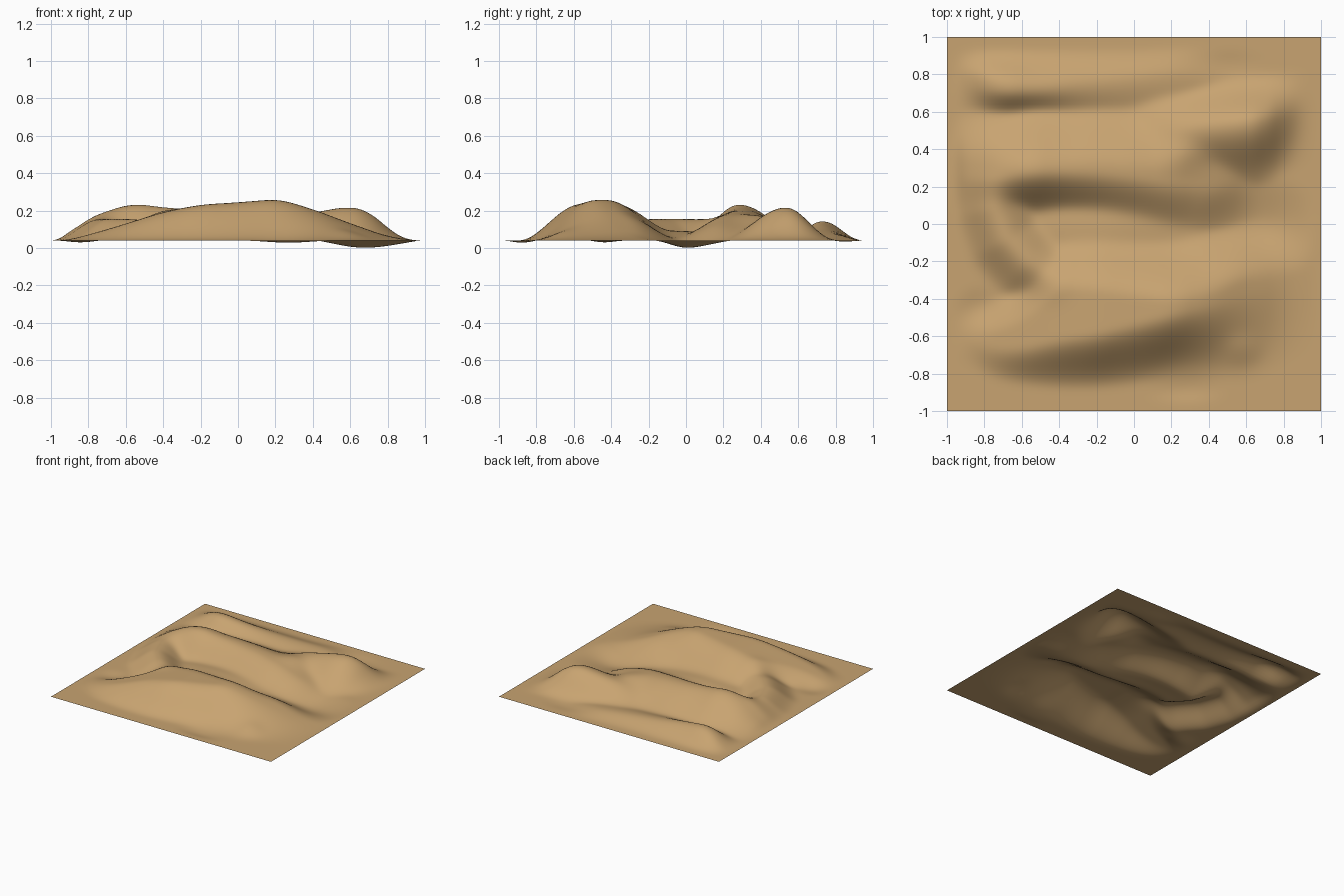
import bpy, bmesh, math

BASE, N = 0.04, 100

# Ridges: x, south edge y, north edge y, height, south width, north width
FRONT = [(-.92, -.6, -.56, 0, .15, .15), (-.75, -.66, -.59, .045, .18, .2),
         (-.6, -.66, -.54, .09, .21, .28), (-.4, -.61, -.36, .153, .28, .38),
         (-.2, -.58, -.37, .192, .31, .42), (0, -.53, -.4, .204, .34, .43),
         (.22, -.47, -.43, .222, .35, .43), (.4, -.43, -.4, .168, .4, .42),
         (.6, -.36, -.3, .092, .5, .36), (.8, -.32, -.26, .022, .45, .3),
         (.95, -.34, -.3, 0, .35, .3)]
MIDDLE = [(-1, .3, .32, .004, .3, .3), (-.9, .26, .32, .044, .3, .35),
          (-.8, .25, .3, .095, .28, .4), (-.68, .265, .28, .167, .26, .4),
          (-.55, .28, .285, .2, .27, .42), (-.4, .285, .29, .177, .27, .42),
          (-.2, .28, .3, .165, .29, .42), (0, .26, .29, .155, .31, .42),
          (.2, .23, .27, .135, .32, .4), (.4, .21, .25, .085, .3, .35),
          (.62, .2, .22, 0, .26, .35)]
BACK = [(-.15, .42, .42, 0, .25, .3), (.1, .47, .48, .07, .25, .3),
        (.25, .5, .5, .12, .27, .27), (.4, .51, .52, .15, .32, .27),
        (.59, .53, .54, .184, .36, .27), (.69, .54, .55, .165, .35, .27),
        (.78, .57, .57, .09, .33, .26), (.84, .58, .58, .03, .3, .25),
        (.91, .6, .6, 0, .3, .25)]
CORNER = [(-.92, .77, .79, 0, .2, .15), (-.84, .75, .78, .055, .19, .17),
          (-.7, .715, .74, .11, .16, .21), (-.5, .72, .73, .088, .16, .22),
          (-.25, .74, .75, .06, .22, .2), (0, .76, .77, .045, .25, .18),
          (.25, .79, .8, .03, .25, .17), (.5, .81, .82, 0, .2, .15)]
# Curved horn joining the middle and front dunes: x, y, height
HORN = [(-.75, .2, .1), (-.74, .08, .115), (-.68, -.08, .118),
        (-.57, -.2, .116), (-.42, -.31, .1)]
# Round humps: valley floor, saddle, small bump: x, y, radius x, radius y, height
HUMPS = [(-.15, -.03, .7, .36, .052), (.25, .37, .3, .22, .11),
         (.56, -.64, .2, .17, .04)]
# Hollows: x, y, radius x, radius y, depth
HOLLOWS = [(.67, -.02, .36, .3, -.042), (.27, -.88, .25, .11, -.012),
           (-.83, -.47, .15, .15, -.014), (.45, .85, .3, .1, -.008)]


def bell(t):
    t = min(1, abs(t))
    return (1 - t) ** 2 * (1 + 2 * t)


def sample(table, x):
    if x <= table[0][0]:
        return table[0][1:]
    for a, b in zip(table, table[1:]):
        if x <= b[0]:
            t = (x - a[0]) / (b[0] - a[0])
            return [p + (q - p) * t for p, q in zip(a[1:], b[1:])]
    return table[-1][1:]


def smooth_sample(table, x):
    rows = [sample(table, x + d) for d in (-.06, -.03, 0, .03, .06)]
    return [sum(c) / 5 for c in zip(*rows)]


def ridge(row, y):
    south, north, h, ws, wn = row
    if y < south:
        return h * bell((south - y) / ws)
    if y > north:
        return h * bell((y - north) / wn) ** 1.2
    return h


def blob(b, x, y):
    return b[4] * bell(math.hypot((x - b[0]) / b[2], (y - b[1]) / b[3]))


def horn(x, y, width=.24):
    best = 0
    for (ax, ay, ah), (bx, by, bh) in zip(HORN, HORN[1:]):
        dx, dy = bx - ax, by - ay
        t = ((x - ax) * dx + (y - ay) * dy) / (dx * dx + dy * dy)
        t = max(0, min(1, t))
        d = math.hypot(x - ax - t * dx, y - ay - t * dy)
        best = max(best, (ah + (bh - ah) * t) * bell(d / width))
    return best


# Dune surface: one open sheet lifted by the blended ridges
bm = bmesh.new()
bmesh.ops.create_grid(bm, x_segments=N, y_segments=N, size=1)
cache = {}
for v in bm.verts:
    x, y = v.co.x, v.co.y
    key = round(x, 4)
    if key not in cache:
        cache[key] = [smooth_sample(t, x) for t in (FRONT, MIDDLE, BACK, CORNER)]
    parts = [ridge(r, y) for r in cache[key]] + [blob(b, x, y) for b in HUMPS]
    parts.append(horn(x, y))
    z = sum(p ** 3 for p in parts) ** (1 / 3)
    z += sum(blob(b, x, y) for b in HOLLOWS)
    edge = min(1, (1 - max(abs(x), abs(y))) / .1)
    v.co.z = max(0, BASE + z * edge * edge * (3 - 2 * edge))

# Soften the seams where ridges meet
inner = [v for v in bm.verts if not v.is_boundary]
for _ in range(3):
    bmesh.ops.smooth_vert(bm, verts=inner, factor=.5, use_axis_z=True)

mesh = bpy.data.meshes.new("sand_dunes")
bm.to_mesh(mesh)
bm.free()
mesh.shade_smooth()
sand = bpy.data.materials.new("sand")
sand.diffuse_color = (.58, .37, .165, 1)
mesh.materials.append(sand)
dunes = bpy.data.objects.new("sand_dunes", mesh)
bpy.context.collection.objects.link(dunes)
